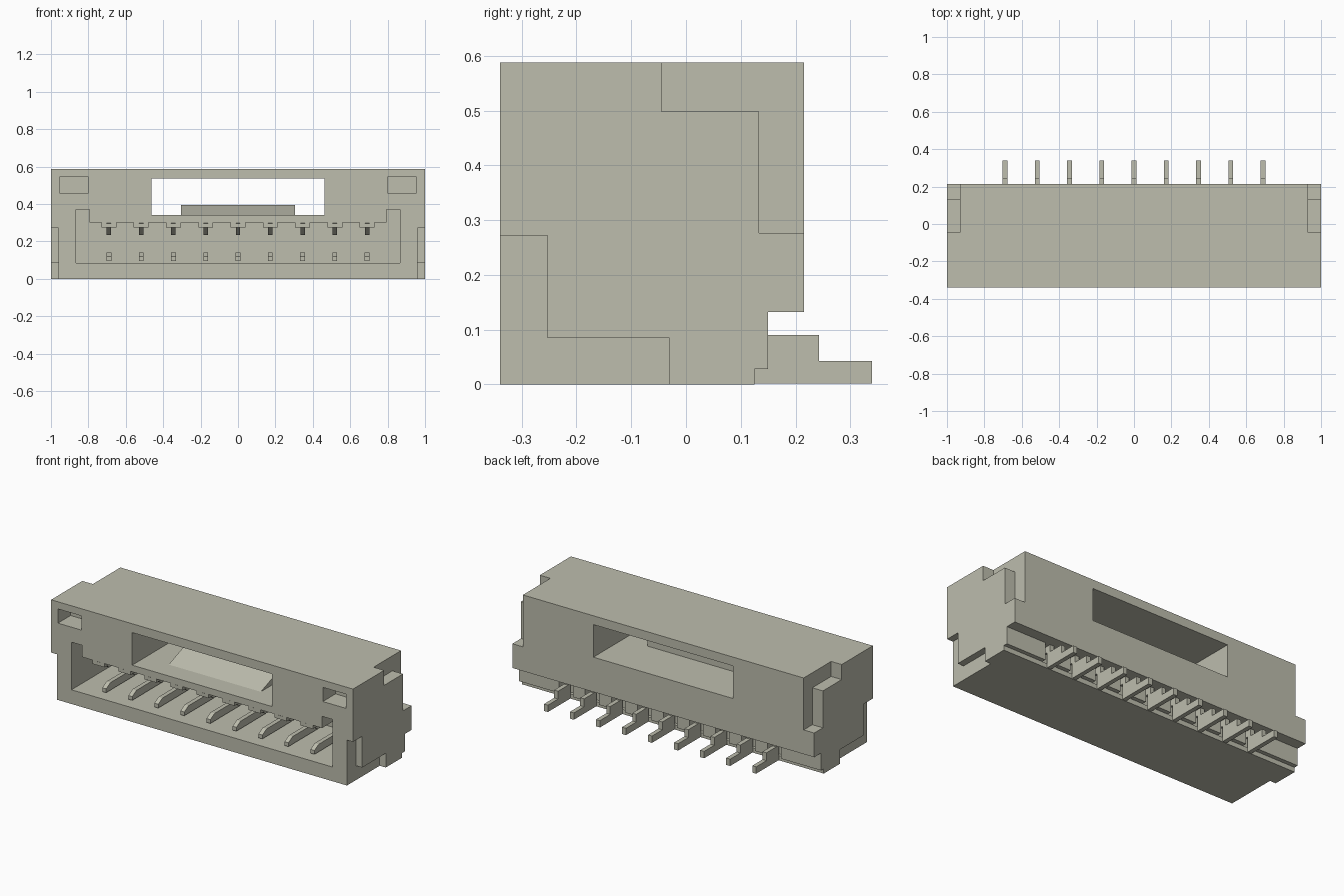
import bpy
import bmesh

old = bpy.data.objects.get("Cube")
if old:
    bpy.data.objects.remove(old, do_unlink=True)

beige = bpy.data.materials.new("warm grey beige")
beige.use_nodes = True
COLOUR = (0.51, 0.51, 0.42, 1)
beige.diffuse_color = COLOUR
beige.node_tree.nodes["Principled BSDF"].inputs["Base Color"].default_value = COLOUR


def prism(name, profile, x0, x1):
    """Extrude a (y, z) profile from x0 to x1."""
    bm = bmesh.new()
    face = bm.faces.new([bm.verts.new((x0, y, z)) for y, z in profile])
    ext = bmesh.ops.extrude_face_region(bm, geom=[face])
    moved = [g for g in ext["geom"] if isinstance(g, bmesh.types.BMVert)]
    bmesh.ops.translate(bm, verts=moved, vec=(x1 - x0, 0, 0))
    bmesh.ops.recalc_face_normals(bm, faces=bm.faces)
    mesh = bpy.data.meshes.new(name)
    bm.to_mesh(mesh)
    bm.free()
    mesh.materials.append(beige)
    obj = bpy.data.objects.new(name, mesh)
    bpy.context.scene.collection.objects.link(obj)
    return obj


def box(name, x0, x1, y0, y1, z0, z1):
    return prism(name, [(y0, z0), (y1, z0), (y1, z1), (y0, z1)], x0, x1)


def cut(target, cutter):
    """Subtract a cutter, then discard it."""
    cutter.hide_render = True
    mod = target.modifiers.new("cut", "BOOLEAN")
    mod.operation = "DIFFERENCE"
    mod.solver = "EXACT"
    mod.object = cutter
    bpy.context.view_layer.objects.active = target
    bpy.ops.object.modifier_apply(modifier=mod.name)
    bpy.data.objects.remove(cutter, do_unlink=True)


FRONT, BACK, TOP = -0.34, 0.215, 0.588
PINS = [(i - 4) * 0.1725 for i in range(9)]

# Housing with a stepped lower back
housing = prism("housing", [
    (FRONT, 0), (0.125, 0), (0.125, 0.028), (0.15, 0.028),
    (0.15, 0.132), (BACK, 0.132), (BACK, TOP), (FRONT, TOP)], -1, 1)

# Socket opening with taller ends, and the window right through
cut(housing, box("socket_cutter", -0.865, 0.865, -0.5, 0.08, 0.085, 0.30))
cut(housing, box("window_cutter", -0.463, 0.463, -0.5, 0.5, 0.34, 0.535))

for side in (-1, 1):
    def span(a, b):
        return sorted((side * a, side * b))

    cut(housing, box("socket_end_cutter", *span(0.795, 0.865), -0.5, 0.08, 0.2, 0.37))
    # Shallow pocket in the upper front corner
    cut(housing, box("pocket_cutter", *span(0.80, 0.955), -0.5, -0.22, 0.46, 0.545))
    # Stepped notch at the upper back corner
    cut(housing, prism("back_notch_cutter", [
        (-0.045, 0.7), (-0.045, 0.498), (0.133, 0.498),
        (0.133, 0.277), (0.4, 0.277), (0.4, 0.7)], *span(0.93, 1.1)))
    # Stepped notch at the lower front corner
    cut(housing, prism("front_notch_cutter", [
        (-0.5, 0.272), (-0.253, 0.272), (-0.253, 0.085),
        (-0.03, 0.085), (-0.03, -0.1), (-0.5, -0.1)], *span(0.96, 1.1)))

# Slots around the pins at the lower back
for x in PINS:
    cut(housing, box("pin_slot_cutter", x - 0.045, x + 0.045, 0.105, 0.3, 0.028, 0.132))

# Sloped latch on the window sill
prism("latch_wedge", [(-0.22, 0.335), (-0.22, 0.34), (-0.07, 0.395), (-0.07, 0.335)],
      -0.305, 0.305)

for i, x in enumerate(PINS, 1):
    # Pin with a chamfered tip and a stepped solder foot
    prism(f"pin_{i}", [
        (-0.28, 0.095), (0.125, 0.095), (0.125, 0.002), (0.34, 0.002),
        (0.34, 0.043), (0.243, 0.043), (0.243, 0.09), (0.15, 0.09),
        (0.15, 0.14), (-0.24, 0.14), (-0.28, 0.118)], x - 0.013, x + 0.013)
    # Pin guide under the socket ceiling, with a sloped rib
    box(f"pin_guide_{i}", x - 0.04, x + 0.04, FRONT + 0.005, 0.085, 0.275, 0.305)
    prism(f"guide_rib_{i}", [(FRONT + 0.003, 0.298), (-0.25, 0.235), (0.085, 0.235),
                             (0.085, 0.298)], x - 0.012, x + 0.012)
